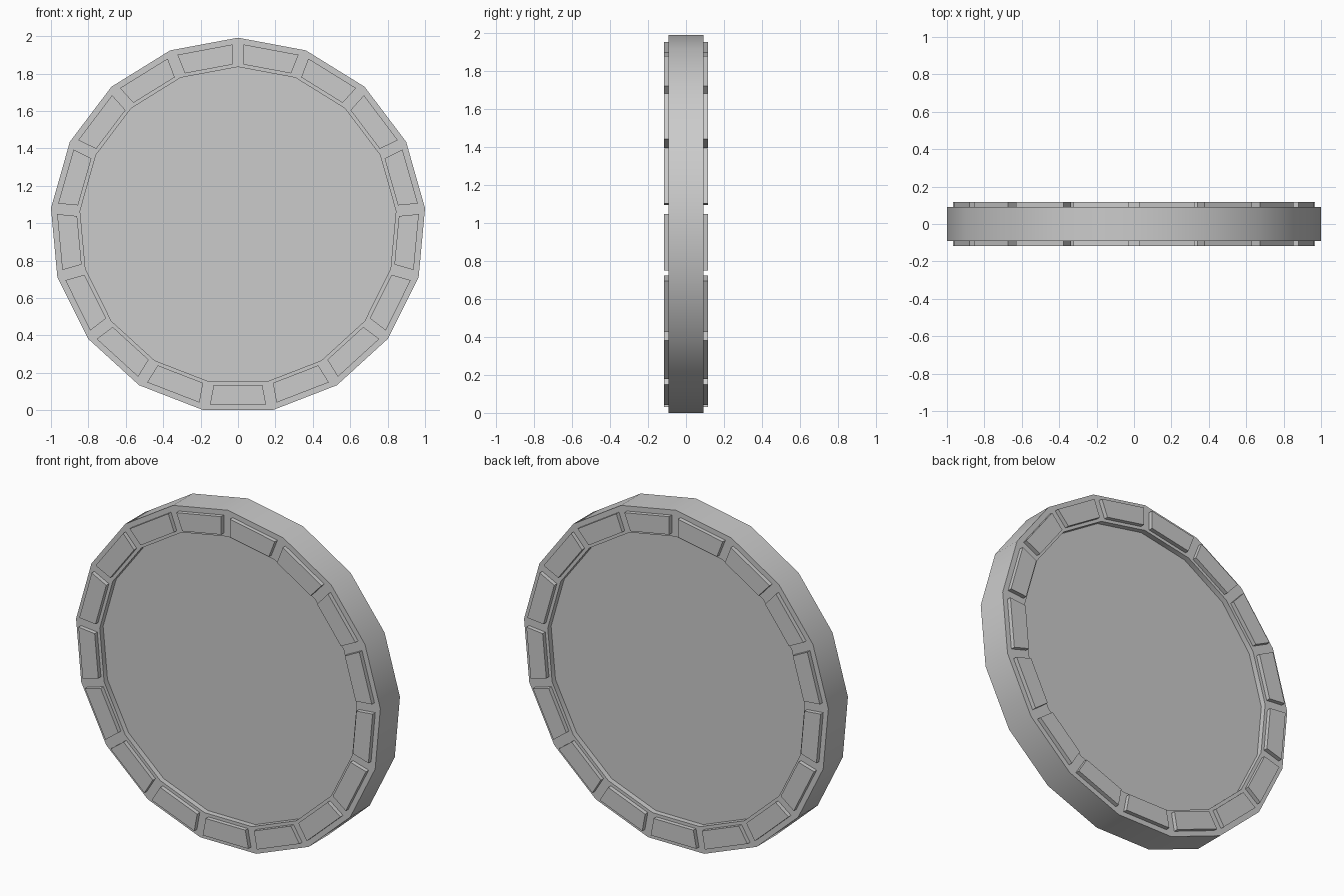
import bpy, math

if "Cube" in bpy.data.objects:
    bpy.data.objects.remove(bpy.data.objects["Cube"])

N = 17
R = 1.0043                       # outer radius, gives a width of 2
RI = 0.848                       # radius of the recessed face
CZ = R * math.cos(math.pi / N)   # a flat side rests on the ground
HALF, FACE, TOP = 0.092, 0.06, 0.117


def make(name, verts, faces):
    mesh = bpy.data.meshes.new(name)
    mesh.from_pydata(verts, [], faces)
    mesh.update()
    ob = bpy.data.objects.new(name, mesh)
    bpy.context.collection.objects.link(ob)
    bpy.ops.object.select_all(action='DESELECT')
    bpy.context.view_layer.objects.active = ob
    ob.select_set(True)
    bpy.ops.object.mode_set(mode='EDIT')
    bpy.ops.mesh.select_all(action='SELECT')
    bpy.ops.mesh.normals_make_consistent(inside=False)
    bpy.ops.object.mode_set(mode='OBJECT')
    return ob


def ring(radius, y):
    return [(radius * math.sin(2 * math.pi * i / N), y,
             CZ + radius * math.cos(2 * math.pi * i / N)) for i in range(N)]


# Disc body: rim, raised border and recessed face on both sides
profile = [(RI, -FACE), (RI, -HALF), (R, -HALF), (R, HALF), (RI, HALF), (RI, FACE)]
verts, faces = [], []
for r, y in profile:
    verts += ring(r, y)
for k in range(len(profile) - 1):
    for i in range(N):
        j = (i + 1) % N
        faces.append((k * N + i, k * N + j, (k + 1) * N + j, (k + 1) * N + i))
last = (len(profile) - 1) * N
faces += [tuple(range(N)), tuple(range(last, last + N))]
make("disc_body", verts, faces)
bpy.ops.object.shade_smooth_by_angle(angle=math.radians(30))

# Raised wedge blocks around the border, one per side
outline = [(-0.13, 0.852), (0.13, 0.852), (0.15, 0.957), (-0.15, 0.957)]
for side, label in ((-1, "front"), (1, "back")):
    verts, faces = [], []
    for i in range(N):
        a = 2 * math.pi * (i + 0.5) / N
        c, s = math.cos(a), math.sin(a)
        b = len(verts)
        for y in (side * (HALF - 0.005), side * TOP):
            verts += [(t * c + d * s, y, CZ + d * c - t * s) for t, d in outline]
        faces += [(b, b + 1, b + 2, b + 3), (b + 4, b + 5, b + 6, b + 7)]
        faces += [(b + k, b + (k + 1) % 4, b + 4 + (k + 1) % 4, b + 4 + k) for k in range(4)]
    make(label + "_border_blocks", verts, faces)
